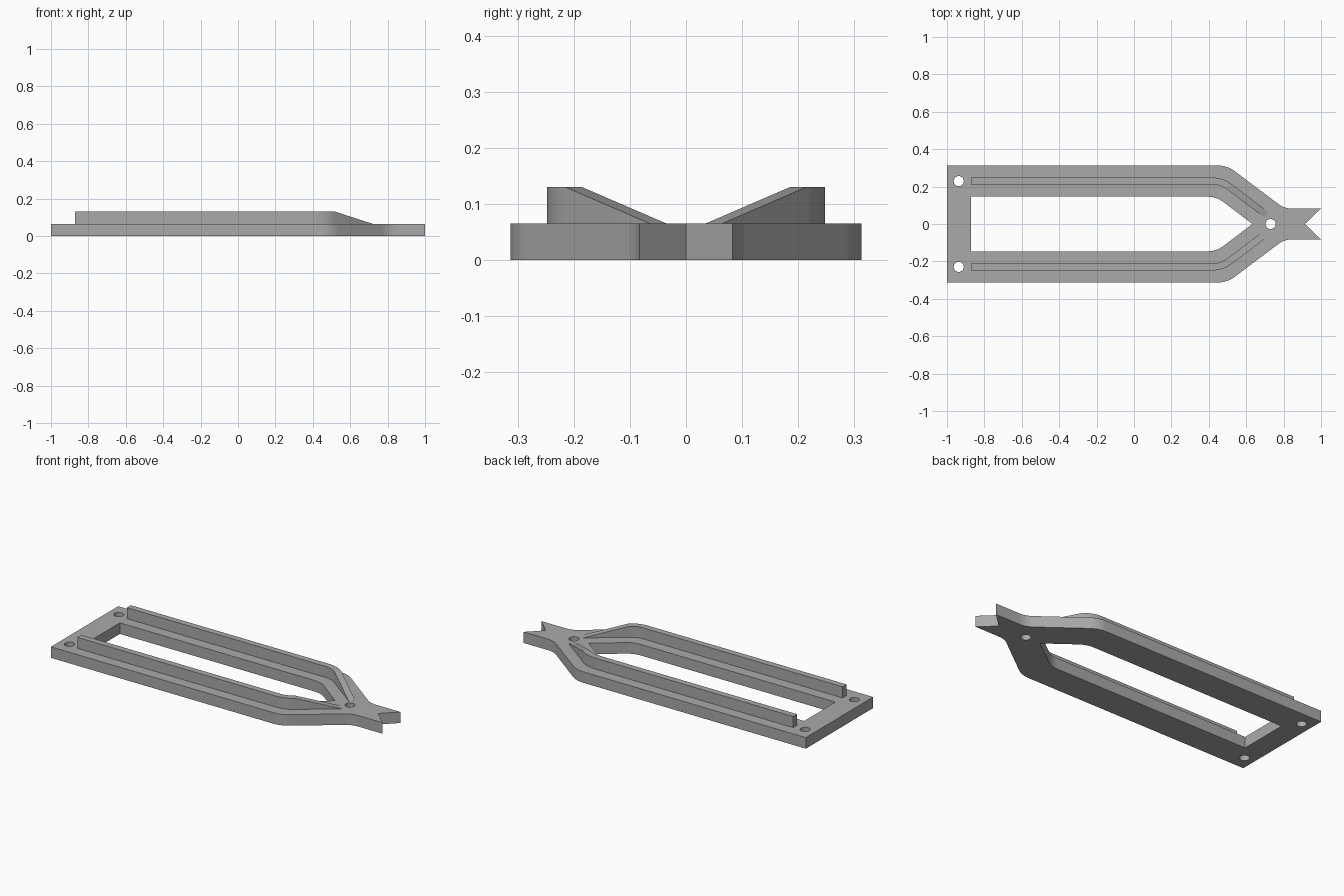
import bpy, bmesh, math
from mathutils import Vector

cube = bpy.data.objects.get("Cube")
if cube:
    bpy.data.objects.remove(cube, do_unlink=True)

BASE_TOP, RAIL_TOP = 0.065, 0.13
SLOPE = 0.754          # steepness of the tapering nose in plan

grey = bpy.data.materials.new("plain grey")
grey.use_nodes = True
colour = (0.4, 0.4, 0.4, 1)
grey.diffuse_color = colour
grey.node_tree.nodes["Principled BSDF"].inputs["Base Color"].default_value = colour


def fillet(prev, corner, nxt, tangent, steps=8):
    """Round a corner with an arc that starts a tangent length away from it."""
    prev, corner, nxt = Vector(prev), Vector(corner), Vector(nxt)
    a, b = (prev - corner).normalized(), (nxt - corner).normalized()
    half = a.angle(b) / 2
    radius = tangent * math.tan(half)
    bisector = (a + b).normalized()
    side = (a - b).normalized()
    centre = corner + bisector * (tangent / math.cos(half))
    sweep = math.pi / 2 - half
    angles = [sweep * (1 - 2 * i / steps) for i in range(steps + 1)]
    return [centre + radius * (side * math.sin(t) - bisector * math.cos(t)) for t in angles]


def mirrored(points):
    return [Vector((p[0], -p[1])) for p in reversed(points)]


def circle(x, y, r=0.027, n=32):
    return [Vector((x + r * math.cos(math.tau * i / n), y + r * math.sin(math.tau * i / n)))
            for i in range(n)]


def finish(obj):
    obj.data.materials.clear()
    obj.data.materials.append(grey)
    bpy.ops.object.select_all(action='DESELECT')
    obj.select_set(True)
    bpy.context.view_layer.objects.active = obj
    bpy.ops.object.shade_smooth_by_angle(angle=math.radians(25))


# Flat frame: rounded outline, forked tail, central window and screw holes
back, shoulder = (-1, 0.313), (0.498, 0.313)
neck, prong = (0.803, 0.083), (1, 0.083)
upper = [Vector(back), *fillet(back, shoulder, neck, 0.05),
         *fillet(shoulder, neck, prong, 0.04), Vector(prong)]
outline = upper + [Vector((0.914, 0))] + mirrored(upper)

w_back, w_bend, w_tip = (-0.872, 0.146), (0.44, 0.146), (0.44 + 0.146 / SLOPE, 0)
w_upper = [Vector(w_back), *fillet(w_back, w_bend, w_tip, 0.045)]
window = w_upper + [Vector(w_tip)] + mirrored(w_upper)

holes = [circle(-0.937, 0.229), circle(-0.937, -0.229), circle(0.73, 0)]

curve = bpy.data.curves.new("frame_profile", 'CURVE')
curve.dimensions = '2D'
curve.fill_mode = 'BOTH'
curve.extrude = BASE_TOP / 2
for loop in [outline, window] + holes:
    spline = curve.splines.new('POLY')
    spline.points.add(len(loop) - 1)
    for point, co in zip(spline.points, loop):
        point.co = (co.x, co.y, 0, 1)
    spline.use_cyclic_u = True
profile = bpy.data.objects.new("frame_profile", curve)
bpy.context.collection.objects.link(profile)
bpy.context.view_layer.update()
mesh = bpy.data.meshes.new_from_object(profile.evaluated_get(bpy.context.evaluated_depsgraph_get()))
bpy.data.objects.remove(profile, do_unlink=True)

bm = bmesh.new()
bm.from_mesh(mesh)
bmesh.ops.remove_doubles(bm, verts=bm.verts, dist=0.0001)
bmesh.ops.translate(bm, verts=bm.verts, vec=(0, 0, BASE_TOP / 2))
bmesh.ops.recalc_face_normals(bm, faces=bm.faces)
bm.to_mesh(mesh)
bm.free()
mesh.name = "frame"
frame = bpy.data.objects.new("frame", mesh)
bpy.context.collection.objects.link(frame)
finish(frame)


# Raised rails: swept along the frame arms, ramping down along the nose
def rail(name, sign):
    start, bend = Vector((-0.872, 0.2295)), Vector((0.47, 0.2295))
    end = Vector((0.709, 0.2295 - SLOPE * (0.709 - 0.47)))
    path = [start, *fillet(start, bend, end, 0.05), end]
    bm = bmesh.new()
    rings = []
    for i, p in enumerate(path):
        before, after = path[max(i - 1, 0)], path[min(i + 1, len(path) - 1)]
        if i == 1:
            before, after = start, bend
        if i == len(path) - 2:
            before, after = bend, end
        d = (after - before).normalized()
        n = Vector((-d.y, d.x)) * 0.0185
        top = BASE_TOP + 0.0002 if p is end else RAIL_TOP
        corners = [(p + n, BASE_TOP - 0.005), (p + n, top), (p - n, top), (p - n, BASE_TOP - 0.005)]
        rings.append([bm.verts.new((c.x, c.y * sign, z)) for c, z in corners])
    for a, b in zip(rings, rings[1:]):
        for k in range(4):
            m = (k + 1) % 4
            bm.faces.new((a[k], a[m], b[m], b[k]))
    bm.faces.new(rings[0])
    bm.faces.new(rings[-1])
    bmesh.ops.recalc_face_normals(bm, faces=bm.faces)
    data = bpy.data.meshes.new(name)
    bm.to_mesh(data)
    bm.free()
    obj = bpy.data.objects.new(name, data)
    bpy.context.collection.objects.link(obj)
    finish(obj)


rail("back_rail", 1)
rail("front_rail", -1)
